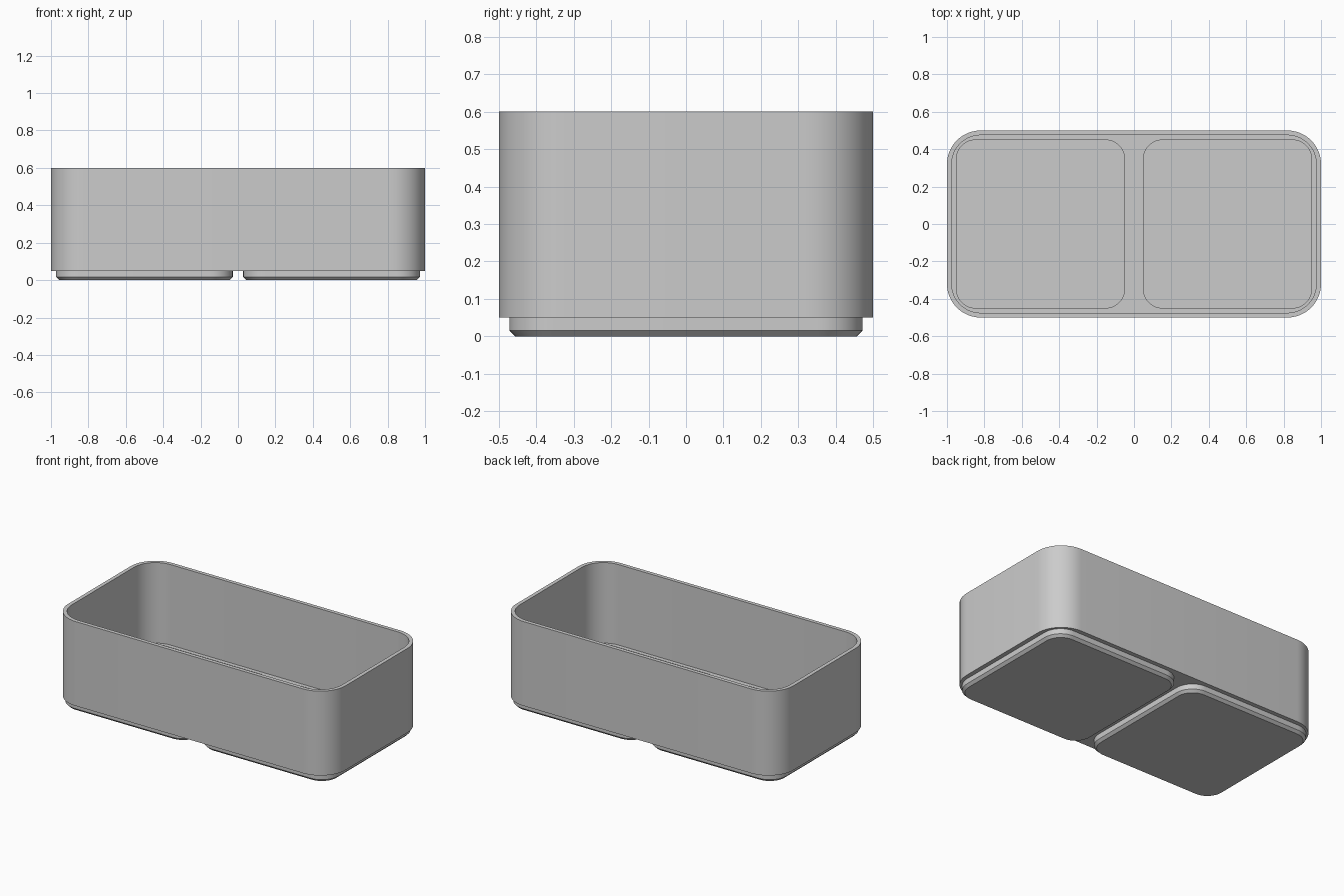
import bpy, bmesh
from math import sin, cos, pi

cube = bpy.data.objects.get("Cube")
if cube:
    bpy.data.objects.remove(cube, do_unlink=True)

SEGMENTS = 12        # per rounded corner
FOOT_X = 0.5         # centre of each foot

bm = bmesh.new()


def rounded_ring(cx, hx, hy, r, z):
    """Closed loop of vertices around a rounded rectangle."""
    verts = []
    for q, (sx, sy) in enumerate([(1, 1), (-1, 1), (-1, -1), (1, -1)]):
        for i in range(SEGMENTS + 1):
            a = (q + i / SEGMENTS) * pi / 2
            verts.append(bm.verts.new((cx + sx * (hx - r) + r * cos(a),
                                       sy * (hy - r) + r * sin(a), z)))
    return verts


def loft(rings):
    """Bridge consecutive rings with quads."""
    for a, b in zip(rings, rings[1:]):
        n = len(a)
        for i in range(n):
            j = (i + 1) % n
            bm.faces.new((a[i], a[j], b[j], b[i]))


def fill_with_holes(loops):
    """Flat panel bounded by the first loop, with the others as openings."""
    edges = []
    for loop in loops:
        for i, v in enumerate(loop):
            w = loop[(i + 1) % len(loop)]
            edges.append(bm.edges.get((v, w)) or bm.edges.new((v, w)))
    bmesh.ops.triangle_fill(bm, edges=edges, use_beauty=True, normal=(0, 0, 1))


# Walls: outside, rim and inside
walls = [rounded_ring(0, 1, 0.5, 0.18, 0.05),
         rounded_ring(0, 1, 0.5, 0.18, 0.6),
         rounded_ring(0, 0.975, 0.475, 0.155, 0.6),
         rounded_ring(0, 0.975, 0.475, 0.155, 0.075)]
loft(walls)

# Two hollow feet: chamfered outside, straight pocket inside
foot_tops, pocket_tops = [], []
for cx in (-FOOT_X, FOOT_X):
    outside = [rounded_ring(cx, 0.472, 0.472, 0.12, 0.05),
               rounded_ring(cx, 0.472, 0.472, 0.12, 0.016),
               rounded_ring(cx, 0.456, 0.456, 0.104, 0)]
    pocket = [rounded_ring(cx, 0.449, 0.449, 0.1, 0.075),
              rounded_ring(cx, 0.449, 0.449, 0.1, 0.025)]
    for rings in (outside, pocket):
        loft(rings)
        bm.faces.new(rings[-1])
    foot_tops.append(outside[0])
    pocket_tops.append(pocket[0])

# Underside around the feet, and floor around the pockets
fill_with_holes([walls[0]] + foot_tops)
fill_with_holes([walls[-1]] + pocket_tops)
bmesh.ops.recalc_face_normals(bm, faces=bm.faces)

mesh = bpy.data.meshes.new("storage_bin")
bm.to_mesh(mesh)
bm.free()
bin_obj = bpy.data.objects.new("storage_bin", mesh)
bpy.context.collection.objects.link(bin_obj)

# Plain grey plastic
grey = bpy.data.materials.new("light_grey")
grey.use_nodes = True
colour = (0.6, 0.6, 0.6, 1)
grey.diffuse_color = colour
for node in grey.node_tree.nodes:
    if node.type == 'BSDF_PRINCIPLED':
        node.inputs["Base Color"].default_value = colour
mesh.materials.append(grey)

# Smooth corners, crisp edges
bpy.ops.object.select_all(action='DESELECT')
bin_obj.select_set(True)
bpy.context.view_layer.objects.active = bin_obj
bpy.ops.object.shade_smooth_by_angle(angle=pi / 6)
